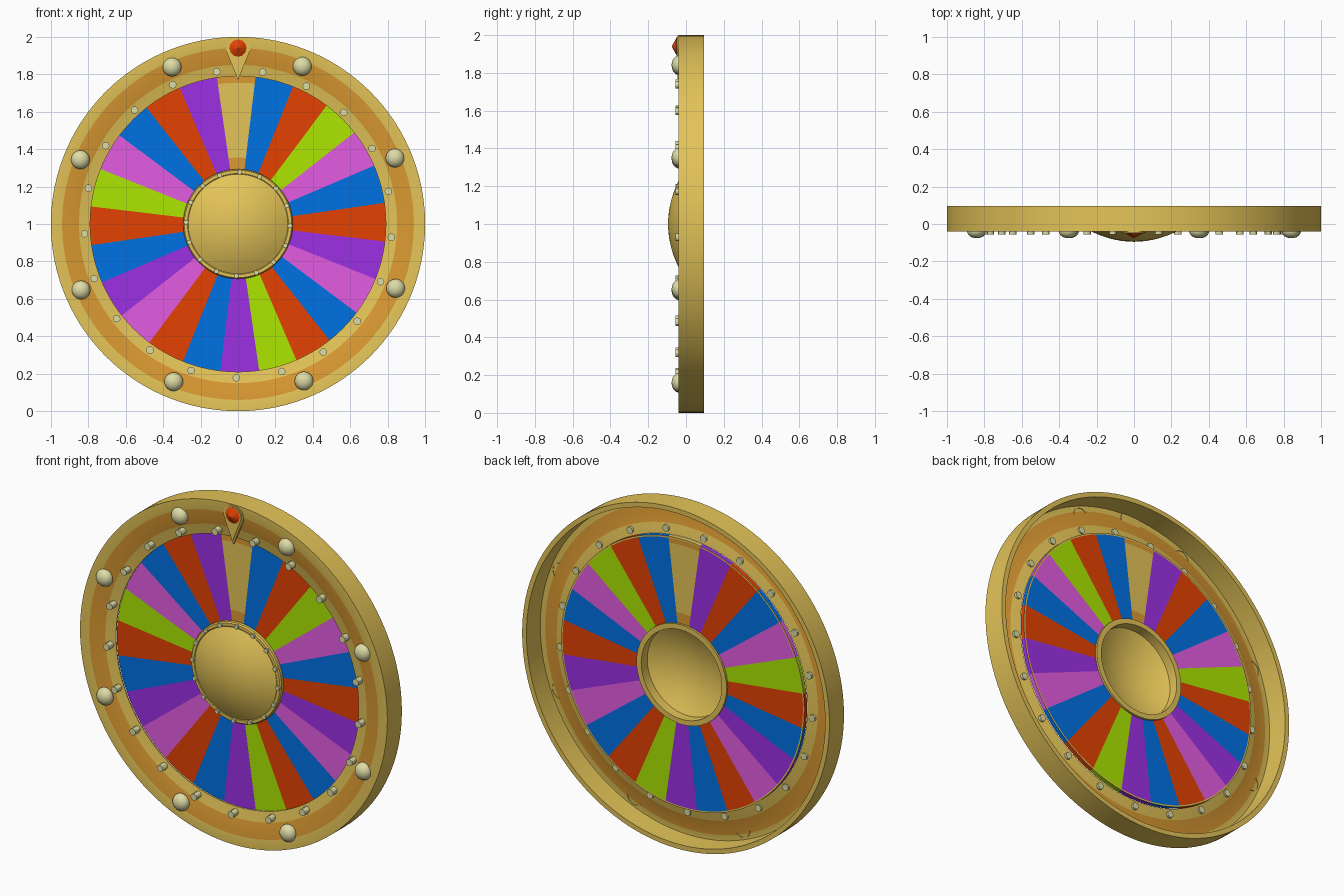
import bpy, bmesh, math
from mathutils import Matrix, Vector

if "Cube" in bpy.data.objects:
    bpy.data.objects.remove(bpy.data.objects["Cube"])


def lin(c):
    c /= 255
    return c / 12.92 if c <= 0.04045 else ((c + 0.055) / 1.055) ** 2.4


def material(name, rgb):
    m = bpy.data.materials.new(name)
    m.diffuse_color = (*[lin(c) for c in rgb], 1)
    m.use_nodes = True
    m.node_tree.nodes["Principled BSDF"].inputs["Base Color"].default_value = m.diffuse_color
    return m


MATS = [material(n, c) for n, c in [
    ("gold", (228, 196, 88)), ("orange_wood", (219, 154, 50)),
    ("blue", (0, 113, 228)), ("red", (228, 66, 2)),
    ("lime", (172, 230, 2)), ("pink", (228, 92, 228)),
    ("purple", (156, 48, 228)), ("cream", (222, 220, 166))]]
GOLD, WOOD, BLUE, RED, LIME, PINK, PURPLE, CREAM = range(8)


def polar(r, a, y):
    # clockwise angle in degrees from the top, seen from the front
    a = math.radians(a)
    return Vector((r * math.sin(a), y, 1 + r * math.cos(a)))


def finish(name, bm, smooth=30):
    bmesh.ops.remove_doubles(bm, verts=bm.verts, dist=1e-5)
    bmesh.ops.recalc_face_normals(bm, faces=bm.faces)
    me = bpy.data.meshes.new(name)
    bm.to_mesh(me)
    bm.free()
    ob = bpy.data.objects.new(name, me)
    bpy.context.collection.objects.link(ob)
    for m in MATS:
        me.materials.append(m)
    if smooth:
        bpy.ops.object.select_all(action='DESELECT')
        ob.select_set(True)
        bpy.context.view_layer.objects.active = ob
        bpy.ops.object.shade_smooth_by_angle(angle=math.radians(smooth))
    return ob


def lathe(name, profile, rule, steps=120, start=0.0, closed=True):
    # spin (radius, y) points about the wheel axle; rule(segment, step) gives the colour
    bm = bmesh.new()
    rings = [[bm.verts.new(polar(r, start + 360 * i / steps, y)) for r, y in profile]
             for i in range(steps)]
    n = len(profile)
    for i in range(steps):
        a, b = rings[i], rings[(i + 1) % steps]
        for j in range(n if closed else n - 1):
            k = (j + 1) % n
            f = bm.faces.new((a[j], a[k], b[k], b[j]))
            f.material_index = rule(j, i)
    bmesh.ops.dissolve_degenerate(bm, dist=1e-5, edges=bm.edges)
    return finish(name, bm)


# Outer frame: deep thin rim, wooden band and gold lip sloping inwards, open at the back
lathe("outer_frame",
      [(1.0, -.04), (.94, -.04), (.85, -.018), (.79, -.006),
       (.79, 0), (.85, -.012), (.94, -.034), (.972, -.034), (.972, .095), (1.0, .095)],
      lambda j, i: WOOD if j in (1, 5) else GOLD)

# Wheel slab of 24 coloured wedges with a thin gold line at the back edge
WEDGES = [BLUE, RED, LIME, PINK, BLUE, RED, PURPLE, PINK, BLUE, RED, LIME, PURPLE,
          BLUE, RED, PINK, PURPLE, BLUE, RED, LIME, PINK, BLUE, RED, PURPLE, GOLD]


def wedge_rule(j, i):
    c = WEDGES[i // 5]
    if j == 4:
        return GOLD
    return WOOD if c == GOLD and j in (0, 2, 5, 7) else c


lathe("wedge_wheel",
      [(.27, .004), (.355, .004), (.755, .004), (.791, .004),
       (.791, .03), (.782, .03), (.755, .03), (.355, .03), (.27, .03)],
      wedge_rule, start=6.8)

# Hub ring and hollow dome
lathe("hub_ring", [(.293, -.014), (.287, -.022), (.27, -.022), (.262, -.016),
                   (.262, .042), (.293, .042)], lambda j, i: GOLD, steps=64)
R = .266
outer = [(R * t / 8, -.02 - .075 * (1 - (t / 8) ** 2)) for t in range(9)]
inner = [(r, y + .008) for r, y in reversed(outer)]
lathe("hub_dome", outer + inner, lambda j, i: GOLD, steps=64, closed=False)


def studs(name, count, start, r, y0, y1, radius, sides):
    # ring of short pegs running from y0 to y1
    bm = bmesh.new()
    for k in range(count):
        p = polar(r, start + 360 * k / count, (y0 + y1) / 2)
        bmesh.ops.create_cone(bm, cap_ends=True, segments=sides, radius1=radius,
                              radius2=radius, depth=abs(y1 - y0),
                              matrix=Matrix.Translation(p) @ Matrix.Rotation(math.pi / 2, 4, 'X'))
    for f in bm.faces:
        f.material_index = CREAM
    return finish(name, bm)


studs("wheel_pegs", 21, 9.2, .822, -.055, .004, .02, 12)
studs("hub_rivets", 16, 2, .278, -.034, -.018, .013, 10)

# Eight round lamps on the wooden band
bm = bmesh.new()
for k in range(8):
    p = polar(.91, 22.2 + 45 * k, -.036)
    bmesh.ops.create_uvsphere(bm, u_segments=24, v_segments=14, radius=1,
                              matrix=Matrix.Translation(p) @ Matrix.Diagonal((.05, .04, .05, 1)))
# Lamps are domes: cut off what would stick out behind the band
bmesh.ops.bisect_plane(bm, geom=bm.verts[:] + bm.edges[:] + bm.faces[:],
                       plane_co=(0, -.03, 0), plane_no=(0, 1, 0), clear_outer=True)
for f in bm.faces:
    f.material_index = CREAM
finish("lamps", bm, 60)


def teardrop(name, scale, y0, y1):
    # pointer outline: round top with a long tip downwards
    bm = bmesh.new()
    pts = [(.064 * math.sin(math.radians(a)), .06 * math.cos(math.radians(a)))
           for a in range(-110, 111, 10)] + [(0, -.17)]
    front = [bm.verts.new((x * scale, y0, 1.938 + z * scale)) for x, z in pts]
    f = bm.faces.new(front)
    ext = bmesh.ops.extrude_face_region(bm, geom=[f], use_keep_orig=True)
    for v in ext["geom"]:
        if isinstance(v, bmesh.types.BMVert):
            v.co.y = y1
    return finish(name, bm)


# Teardrop pointer at the top, with a raised inlay
teardrop("pointer_plate", 1.0, -.045, -.03)
teardrop("pointer_inlay", .86, -.05, -.04)

# Faceted red gem on the pointer
bm = bmesh.new()
bmesh.ops.create_cone(bm, cap_ends=False, segments=12, radius1=.05, radius2=0, depth=.028,
                      matrix=Matrix.Translation((0, -.062, 1.94)) @ Matrix.Rotation(math.pi / 2, 4, 'X'))
for f in bm.faces:
    f.material_index = RED
finish("pointer_gem", bm, 0)
